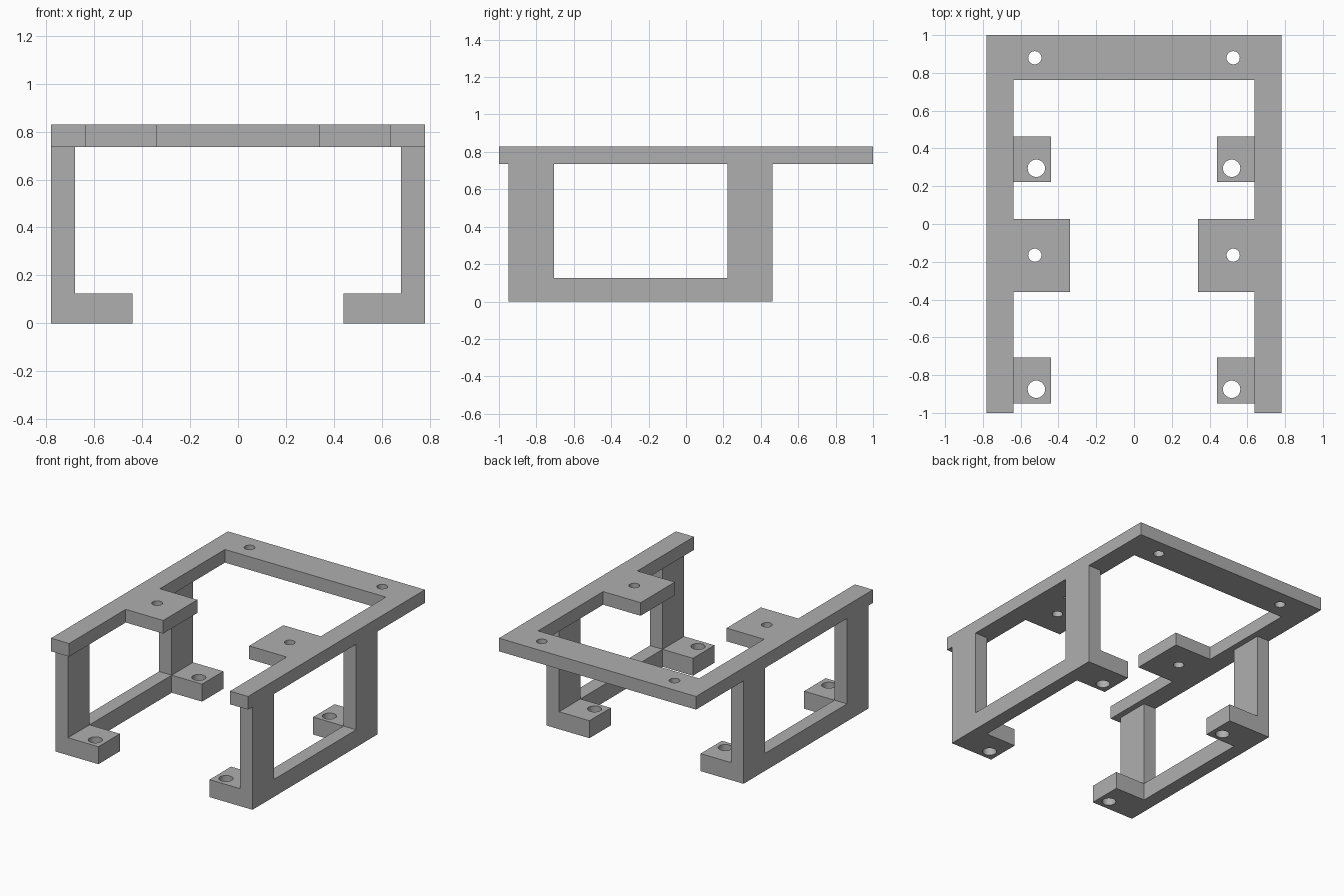
import bpy
import bmesh
from mathutils import Vector

cube = bpy.data.objects.get("Cube")
if cube:
    bpy.data.objects.remove(cube, do_unlink=True)

grey = bpy.data.materials.new("plain grey")
grey.use_nodes = True
COLOUR = (0.43, 0.43, 0.43, 1)
grey.diffuse_color = COLOUR
grey.node_tree.nodes["Principled BSDF"].inputs["Base Color"].default_value = COLOUR

# Main levels and widths
OUTER, RAIL_IN, WALL_IN, FOOT_IN = 0.78, 0.637, 0.68, 0.44
FOOT_TOP, PLATE_BOTTOM, PLATE_TOP = 0.125, 0.736, 0.83


def prism(name, points, offset):
    """Extrude a flat outline of 3D points along an offset."""
    bm = bmesh.new()
    face = bm.faces.new([bm.verts.new(p) for p in points])
    moved = bmesh.ops.extrude_face_region(bm, geom=[face])["geom"]
    verts = [v for v in moved if isinstance(v, bmesh.types.BMVert)]
    bmesh.ops.translate(bm, verts=verts, vec=Vector(offset))
    bmesh.ops.recalc_face_normals(bm, faces=bm.faces)
    mesh = bpy.data.meshes.new(name)
    bm.to_mesh(mesh)
    bm.free()
    mesh.materials.append(grey)
    obj = bpy.data.objects.new(name, mesh)
    bpy.context.collection.objects.link(obj)
    return obj


def combine(obj, other, operation):
    """Apply a boolean and drop the second object."""
    mod = obj.modifiers.new("combine", "BOOLEAN")
    mod.operation, mod.object, mod.solver = operation, other, "EXACT"
    bpy.context.view_layer.objects.active = obj
    bpy.ops.object.modifier_apply(modifier=mod.name)
    bpy.data.objects.remove(other, do_unlink=True)


def drill(obj, x, y, z, radius):
    """Cut a vertical screw hole."""
    bpy.ops.mesh.primitive_cylinder_add(vertices=32, radius=radius, depth=0.3,
                                        location=(x, y, z))
    cutter = bpy.context.object
    cutter.hide_render = True
    cutter.data.materials.append(grey)
    combine(obj, cutter, "DIFFERENCE")


# Top plate: back bar, two side rails and their inward tabs
half = [(OUTER, 1), (OUTER, -1), (RAIL_IN, -1), (RAIL_IN, -0.36), (0.34, -0.36),
        (0.34, 0.027), (RAIL_IN, 0.027), (RAIL_IN, 0.762)]
outline = half + [(-x, y) for x, y in reversed(half)]
plate = prism("top_plate", [(x, y, PLATE_BOTTOM) for x, y in outline],
              (0, 0, PLATE_TOP - PLATE_BOTTOM))
for side in (-1, 1):
    for y in (0.88, -0.165):
        drill(plate, side * 0.525, y, PLATE_TOP, 0.035)

# Side frames: two posts on a bottom rail, with a drilled foot under each post
POSTS = [(-0.95, -0.707), (0.222, 0.463)]
(front, front_in), (back_in, back) = POSTS
profile = [(front, 0), (back, 0), (back, PLATE_BOTTOM), (back_in, PLATE_BOTTOM),
           (back_in, FOOT_TOP), (front_in, FOOT_TOP),
           (front_in, PLATE_BOTTOM), (front, PLATE_BOTTOM)]
for side, label in ((1, "left"), (-1, "right")):
    frame = prism(label + "_side_frame", [(side * WALL_IN, y, z) for y, z in profile],
                  (side * (OUTER - WALL_IN), 0, 0))
    for y0, y1 in POSTS:
        corners = [(FOOT_IN, y0), (WALL_IN, y0), (WALL_IN, y1), (FOOT_IN, y1)]
        foot = prism("foot", [(side * x, y, 0) for x, y in corners], (0, 0, FOOT_TOP))
        combine(frame, foot, "UNION")
    for y in (-0.875, 0.295):
        drill(frame, side * 0.517, y, 0.06, 0.046)

# Keep hole walls smooth and every corner crisp
for obj in bpy.context.scene.objects:
    if obj.type == "MESH":
        bpy.ops.object.select_all(action="DESELECT")
        obj.select_set(True)
        bpy.context.view_layer.objects.active = obj
        bpy.ops.object.shade_smooth_by_angle()
